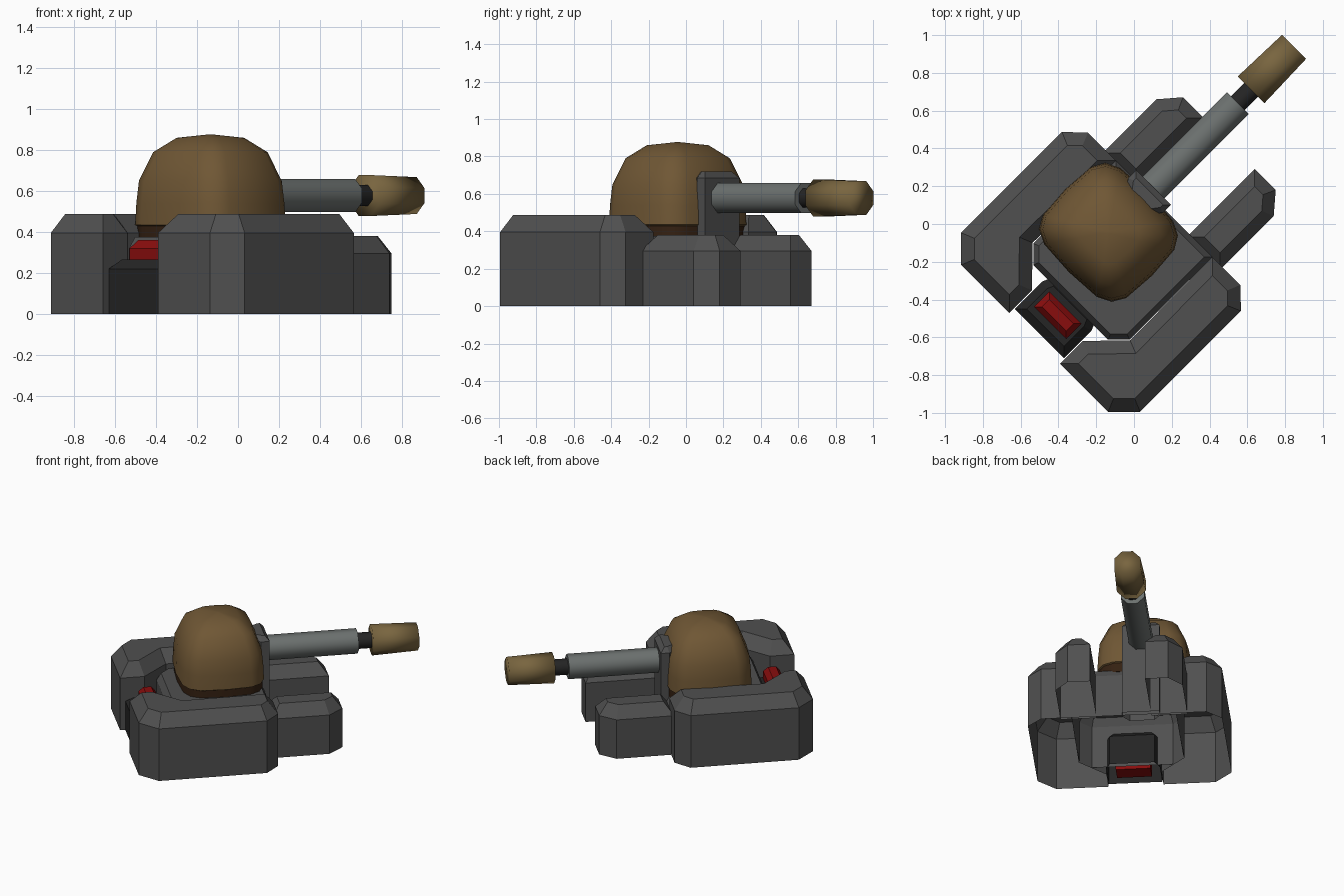
import bpy, math
from mathutils import Matrix, Vector

if "Cube" in bpy.data.objects:
    bpy.data.objects.remove(bpy.data.objects["Cube"])

# Local frame: u = barrel direction, w = sideways, turned 45 degrees into place
PLACE = Matrix.Rotation(math.radians(45), 4, 'Z') @ Matrix.Translation((0, -0.056, 0))
TURRET_W, TURRET_U = 0.12, -0.127


def material(name, *rgb):
    m = bpy.data.materials.new(name)
    m.diffuse_color = (*rgb, 1)
    m.use_nodes = True
    m.node_tree.nodes["Principled BSDF"].inputs["Base Color"].default_value = m.diffuse_color
    return m


ARMOUR = material("armour_grey", 0.08, 0.08, 0.08)
STEEL = material("barrel_grey", 0.15, 0.165, 0.16)
BLACK = material("black", 0.018, 0.018, 0.018)
RED = material("red", 0.25, 0.004, 0.004)
TAN = material("tan", 0.16, 0.095, 0.035)
TAN_LIGHT = material("tan_muzzle", 0.19, 0.13, 0.05)
BROWN = material("dark_brown", 0.035, 0.015, 0.006)


def loft(name, rings, mat, smooth=None, open_base=False):
    """Skin a stack of equal-length point rings and cap the ends."""
    n = len(rings[0])
    verts = [p for r in rings for p in r]
    faces = [[len(verts) - n + i for i in range(n)]]
    if not open_base:
        faces.append(list(range(n))[::-1])
    for k in range(len(rings) - 1):
        for i in range(n):
            j = (i + 1) % n
            faces.append([k * n + i, k * n + j, (k + 1) * n + j, (k + 1) * n + i])
    me = bpy.data.meshes.new(name)
    me.from_pydata(verts, [], faces)
    me.materials.append(mat)
    ob = bpy.data.objects.new(name, me)
    bpy.context.collection.objects.link(ob)
    ob.matrix_world = PLACE
    if smooth:
        bpy.context.view_layer.objects.active = ob
        ob.select_set(True)
        bpy.ops.object.shade_smooth_by_angle(angle=math.radians(smooth))
        ob.select_set(False)
    return ob


def inset(pts, d):
    """Mitred inward offset of a counter-clockwise outline."""
    out = []
    for i, p in enumerate(pts):
        a = (Vector(p) - Vector(pts[i - 1])).normalized()
        b = (Vector(pts[(i + 1) % len(pts)]) - Vector(p)).normalized()
        na, nb = Vector((-a.y, a.x)), Vector((-b.y, b.x))
        out.append(tuple(Vector(p) + (na + nb) * d / (1 + na.dot(nb))))
    return out


def block(name, pts, z0, z1, z2, d, mat, open_base=True):
    """Extruded outline with a chamfered top; shells are open underneath."""
    area = sum(pts[i - 1][0] * p[1] - p[0] * pts[i - 1][1] for i, p in enumerate(pts))
    if area < 0:
        pts = pts[::-1]
    top = inset(pts, d)
    return loft(name, [[(*p, z0) for p in pts], [(*p, z1) for p in pts],
                       [(*p, z2) for p in top]], mat, None, open_base)


def mirrored(half):
    return half + [(u, -w) for u, w in half[::-1]]


# Side pods and front prongs, one per side
pod = [(0.17, 0.36), (0.17, 0.57), (0.075, 0.67), (-0.68, 0.67),
       (-0.80, 0.55), (-0.80, 0.19), (-0.63, 0.19), (-0.45, 0.365)]
prong = [(0.658, 0.19), (0.658, 0.347), (0.552, 0.438), (0.15, 0.438), (0.15, 0.19)]
for side, s in (("left", 1), ("right", -1)):
    block(side + "_pod", [(u, s * w) for u, w in pod], 0, 0.395, 0.487, 0.07, ARMOUR)
    block(side + "_prong", [(u, s * w) for u, w in prong], 0, 0.295, 0.38, 0.065, ARMOUR)

# Central hull, rear box, red block
block("hull", mirrored([(0.17, 0.36), (-0.45, 0.36), (-0.53, 0.28)]),
      0, 0.32, 0.375, 0.03, ARMOUR)
block("rear_box", mirrored([(-0.49, 0.155), (-0.56, 0.185), (-0.764, 0.185)]),
      0, 0.22, 0.265, 0.045, BLACK)
block("rear_red_block", mirrored([(-0.57, 0.12), (-0.685, 0.12)]),
      0, 0.32, 0.362, 0.03, RED, False)

# Gun column in front of the dome
column = [(0.09, 0.085), (0.15, 0.13), (0.21, 0.13)]
block("gun_column", [(u, w + TURRET_W) for u, w in mirrored(column)],
      0.0, 0.685, 0.72, 0.03, ARMOUR)


# Dome: rounded-square rings
def rounded_square(scale, z, n=16, e=0.52):
    ring = []
    for i in range(n):
        a = 2 * math.pi * i / n
        c, s = math.cos(a), math.sin(a)
        ring.append((TURRET_U + 0.297 * scale * math.copysign(abs(c) ** e, c),
                     TURRET_W + 0.325 * scale * math.copysign(abs(s) ** e, s), z))
    return ring


loft("dome", [rounded_square(s, z) for s, z in
              ((0.95, 0.425), (1, 0.435), (0.985, 0.54), (0.95, 0.65), (0.76, 0.79),
               (0.45, 0.86), (0.02, 0.877))], TAN, 50)
loft("dome_ring", [rounded_square(0.97, 0.36), rounded_square(0.97, 0.43)], BROWN, 50)


# Gun: eight-sided tubes along u
def tube(name, u0, r0, u1, r1, mat, smooth=50):
    def ring(u, r):
        r /= math.cos(math.pi / 8)
        return [(u, TURRET_W + r * math.cos((i + 0.5) * math.pi / 4),
                 0.578 + r * math.sin((i + 0.5) * math.pi / 4)) for i in range(8)]
    loft(name, [ring(u0, r0), ring(u1, r1)], mat, smooth)


tube("barrel", 0.15, 0.081, 0.841, 0.081, STEEL)
tube("barrel_neck", 0.83, 0.052, 0.96, 0.052, BLACK)
tube("muzzle", 0.94, 0.10, 1.262, 0.09, TAN_LIGHT, 100)
